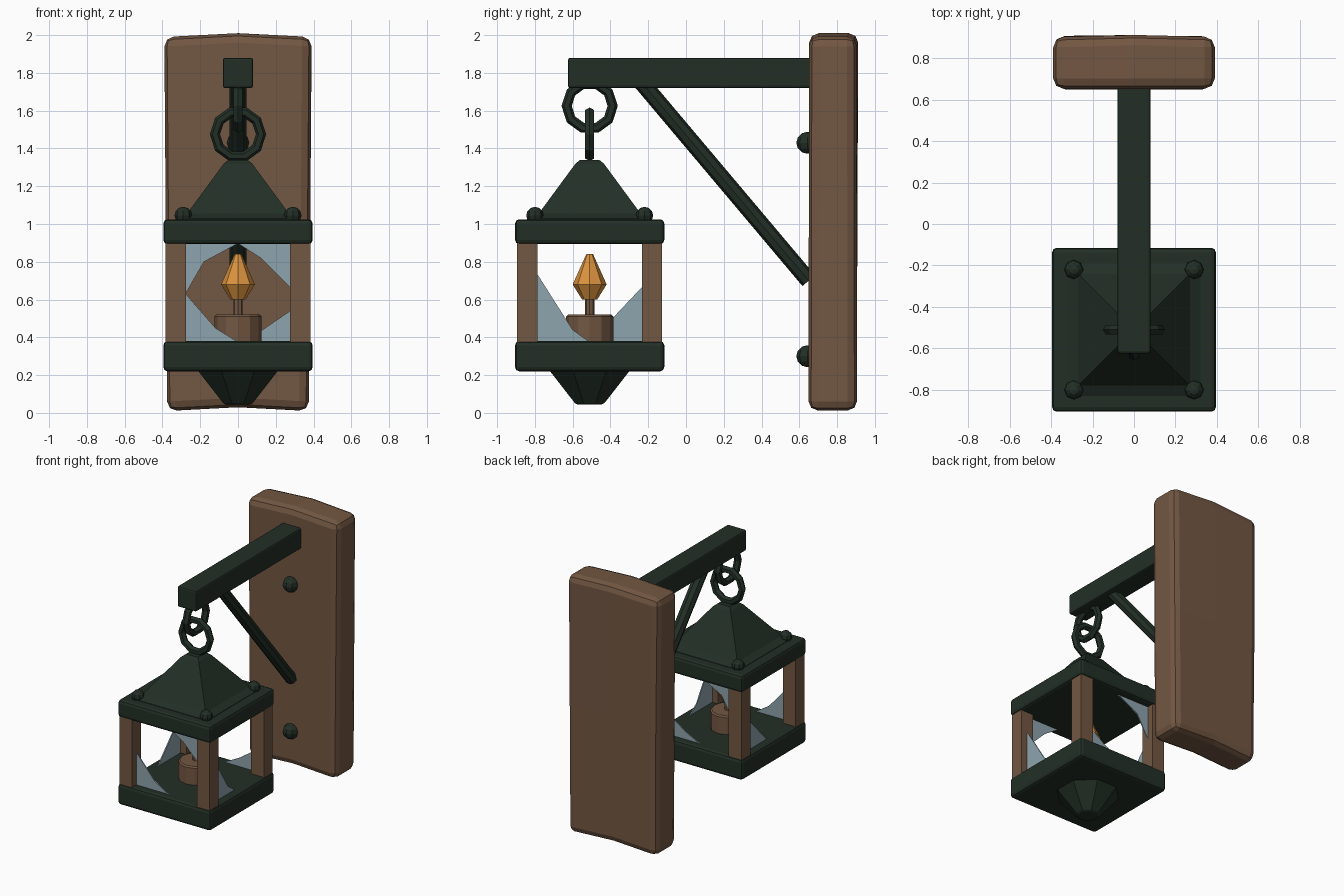
import bpy, bmesh, math, random
from mathutils import Vector

random.seed(4)
if "Cube" in bpy.data.objects:
    bpy.data.objects.remove(bpy.data.objects["Cube"])


def material(name, rgb):
    m = bpy.data.materials.new(name)
    m.use_nodes = True
    m.diffuse_color = (*rgb, 1)
    m.node_tree.nodes["Principled BSDF"].inputs["Base Color"].default_value = (*rgb, 1)
    return m


WOOD = material("brown wood", (0.17, 0.095, 0.055))
IRON = material("dark green iron", (0.016, 0.028, 0.019))
GLASS = material("pale blue glass", (0.27, 0.37, 0.42))
FLAME = material("orange flame", (0.70, 0.29, 0.05))
CY = -0.51  # lantern centre line


def finish(name, bm, mat, bevel=0, segments=2):
    bmesh.ops.recalc_face_normals(bm, faces=bm.faces)
    mesh = bpy.data.meshes.new(name)
    bm.to_mesh(mesh)
    bm.free()
    mesh.materials.append(mat)
    ob = bpy.data.objects.new(name, mesh)
    bpy.context.collection.objects.link(ob)
    if bevel:
        mod = ob.modifiers.new("soft edges", "BEVEL")
        mod.width, mod.segments = bevel, segments
        mod.limit_method, mod.angle_limit = "ANGLE", math.radians(40)
    return ob


def box(name, low, high, mat, bevel=0):
    bm = bmesh.new()
    bmesh.ops.create_cube(bm, size=1)
    for v in bm.verts:
        v.co = [(a + b) / 2 + c * (b - a) for a, b, c in zip(low, high, v.co)]
    return finish(name, bm, mat, bevel)


def lathe(name, profile, sides, mat, y=CY, turn=0.0, bevel=0):
    """Stack rings of (radius, height) into a closed faceted solid."""
    bm = bmesh.new()
    rings = []
    for r, z in profile:
        angles = [turn + math.tau * i / sides for i in range(sides)]
        rings.append([bm.verts.new((r * math.cos(a), y + r * math.sin(a), z)) for a in angles])
    for a, b in zip(rings, rings[1:]):
        for i in range(sides):
            j = (i + 1) % sides
            bm.faces.new((a[i], a[j], b[j], b[i]))
    bm.faces.new(rings[0])
    bm.faces.new(rings[-1])
    return finish(name, bm, mat, bevel)


def bolt(name, pos, radius):
    bm = bmesh.new()
    bmesh.ops.create_uvsphere(bm, u_segments=8, v_segments=6, radius=radius)
    bmesh.ops.translate(bm, verts=bm.verts, vec=pos)
    return finish(name, bm, IRON)


def shard(name, points, place):
    """Thin broken pane; place maps (across, height, depth) to a position."""
    bm = bmesh.new()
    front, back = ([bm.verts.new(place(u, z, d)) for u, z in points] for d in (-0.004, 0.004))
    bm.faces.new(front)
    bm.faces.new(back)
    for i in range(len(points)):
        j = (i + 1) % len(points)
        bm.faces.new((front[i], front[j], back[j], back[i]))
    return finish(name, bm, GLASS)


# Rough hewn wall board with a slightly bowed outline
bm = bmesh.new()
bmesh.ops.create_cube(bm, size=1)
for axis in ((1, 0, 0), (0, 0, 1)):
    bmesh.ops.bisect_plane(bm, geom=bm.verts[:] + bm.edges[:] + bm.faces[:],
                           plane_co=(0, 0, 0), plane_no=axis)
for v in bm.verts:
    x, y, z = v.co
    mid = abs(x) < 0.1
    v.co.x = x * (0.765 + 0.03 * z) + (random.uniform(-0.01, 0.01) if mid else 0)
    v.co.y = 0.775 + y * 0.25 + (random.uniform(0, 0.015) if y > 0 else 0.004 * z)
    v.co.z = 1 + z * 1.96 + (0.02 if z and mid else 0) + (0.01 if z > 0 else -0.01 if z < 0 else 0)
finish("wall_board", bm, WOOD, 0.05)

# Bracket: arm, diagonal strut and board bolts
box("bracket_arm", (-0.08, -0.625, 1.72), (0.08, 0.67, 1.88), IRON, 0.012)
start, end = Vector((0, -0.235, 1.75)), Vector((0, 0.65, 0.70))
bm = bmesh.new()
bmesh.ops.create_cone(bm, cap_ends=True, segments=8, radius1=0.044, radius2=0.044,
                      depth=(end - start).length)
strut = finish("bracket_strut", bm, IRON)
strut.location = (start + end) / 2
strut.rotation_euler = (end - start).to_track_quat("Z", "X").to_euler()
for name, z in (("upper", 1.43), ("lower", 0.30)):
    bolt(name + "_board_bolt", (0, 0.642, z), 0.058)

# Two interlocked chain links
for name, z, spin in (("upper_link", 1.625, math.pi / 2), ("lower_link", 1.475, 0)):
    bpy.ops.mesh.primitive_torus_add(major_radius=0.122, minor_radius=0.027, major_segments=10,
                                     minor_segments=6, location=(0, CY, z),
                                     rotation=(math.pi / 2, 0, spin))
    link = bpy.context.object
    link.name = name
    link.data.materials.append(IRON)

# Lantern slabs, roof and pendant base
box("lantern_base", (-0.395, CY - 0.395, 0.22), (0.395, CY + 0.395, 0.38), IRON, 0.022)
box("lantern_top", (-0.395, CY - 0.395, 0.893), (0.395, CY + 0.395, 1.025), IRON, 0.022)
root2 = math.sqrt(2)
lathe("lantern_roof", [(0.32 * root2, 1.015), (0.32 * root2, 1.028), (0.27 * root2, 1.055),
                       (0.075 * root2, 1.32), (0.05 * root2, 1.34)],
      4, IRON, turn=math.pi / 4)
lathe("lantern_pendant", [(0.07, 0.045), (0.085, 0.052), (0.235, 0.23)],
      8, IRON, turn=math.pi / 8)

# Corner posts and roof bolts
for sx, side in ((-1, "right"), (1, "left")):
    for sy, end_name in ((-1, "front"), (1, "back")):
        x, y = sx * 0.33, CY + sy * 0.33
        tag = end_name + "_" + side
        box(tag + "_post", (x - 0.054, y - 0.054, 0.37), (x + 0.054, y + 0.054, 0.9), WOOD)
        bolt(tag + "_roof_bolt", (sx * 0.29, CY + sy * 0.29, 1.045), 0.046)

# Candle, wick and flame
lathe("candle", [(0.125, 0.375), (0.125, 0.51), (0.115, 0.52)], 12, WOOD)
lathe("wick", [(0.025, 0.51), (0.025, 0.63)], 8, WOOD)
lathe("flame", [(0.04, 0.6), (0.09, 0.68), (0.018, 0.84)], 8, FLAME)

# Broken panes: jagged pieces left in the corners of each opening
LOW, HIGH, EDGE = 0.375, 0.897, 0.29


def on_front(u, z, d):
    return (u, CY - 0.33 + d, z)


def on_back(u, z, d):
    return (u, CY + 0.33 + d, z)


def on_left(u, z, d):
    return (0.33 + d, CY + u, z)


def on_right(u, z, d):
    return (-0.33 + d, CY + u, z)


shard("front_low_shard", [(-EDGE, LOW), (-EDGE, 0.645), (-0.12, 0.45), (0, LOW)], on_front)
shard("front_high_shard", [(EDGE, HIGH), (EDGE, 0.65), (0.12, 0.82), (0, HIGH)], on_front)
shard("back_low_shard", [(EDGE, LOW), (EDGE, 0.55), (0.13, 0.44), (0, LOW)], on_back)
shard("back_high_shard", [(-EDGE, HIGH), (-EDGE, 0.61), (-0.18, 0.8), (0, HIGH)], on_back)
shard("left_shard", [(-EDGE, LOW), (-EDGE, 0.755), (-0.09, 0.44), (0, LOW)], on_left)
shard("right_shard", [(EDGE, LOW), (EDGE, 0.68), (0.12, 0.50), (0, LOW)], on_right)
